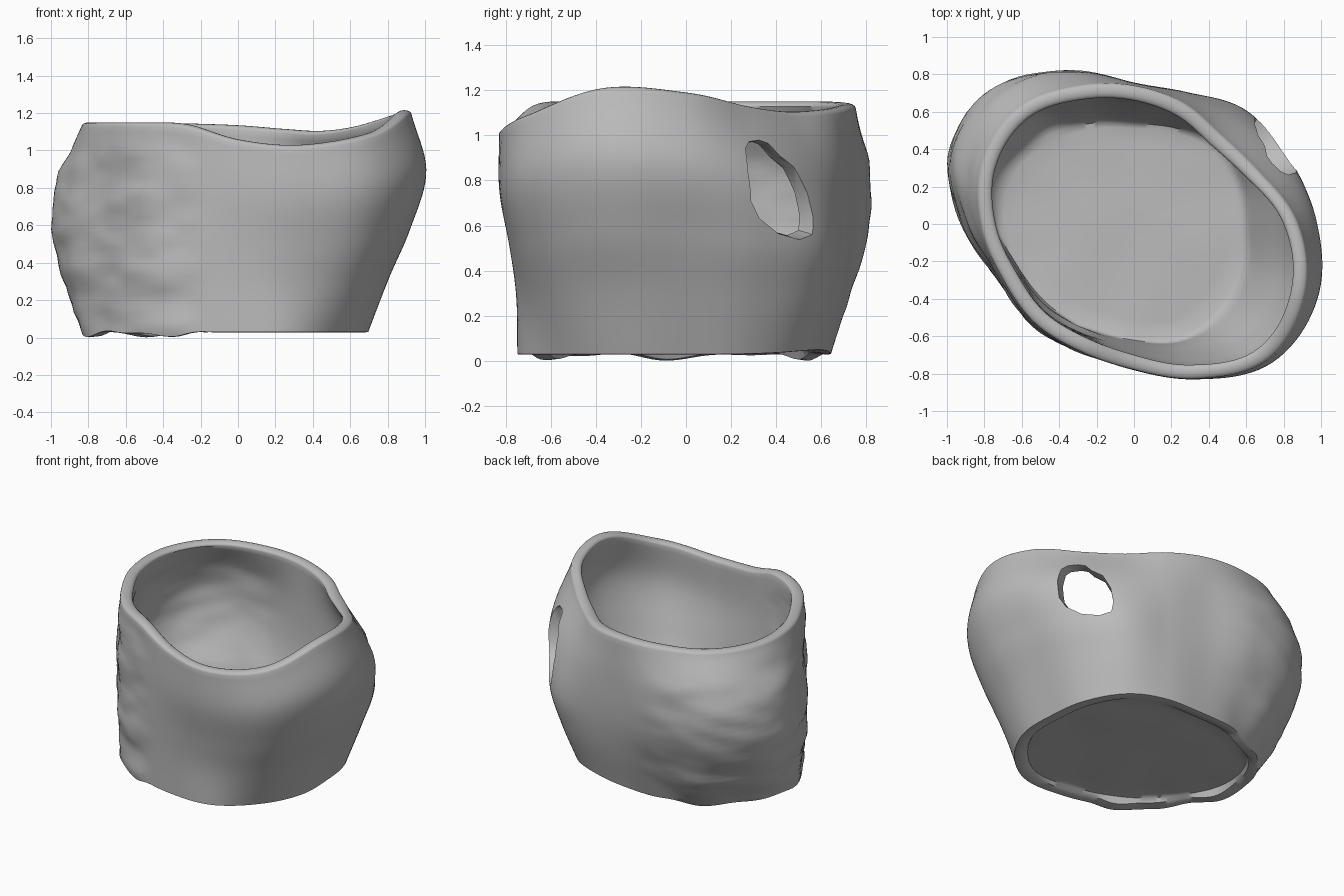
import bpy, bmesh, math
from mathutils import Vector, noise

if "Cube" in bpy.data.objects:
    bpy.data.objects.remove(bpy.data.objects["Cube"])

N = 160  # segments around

# Outer radius every 22.5 degrees (from +x, counter-clockwise), at rising heights
LEVELS = [0.0, 0.25, 0.47, 0.74, 1.0]
RADII = [
    [.69, .70, .70, .66, .64, .68, .75, .83, .83, .77, .74, .72, .735, .785, .765, .735],
    [.80, .80, .80, .73, .71, .79, .91, .98, .89, .78, .75, .73, .74, .80, .865, .85],
    [.90, .88, .855, .76, .75, .87, 1.01, 1.065, .92, .79, .76, .74, .755, .84, .96, .97],
    [.98, .89, .80, .75, .755, .885, 1.03, 1.03, .89, .78, .76, .74, .78, .895, 1.045, 1.06],
    [.88, .73, .67, .70, .74, .80, .88, .88, .82, .76, .75, .74, .78, .895, 1.02, .99],
]
TOP = [1.19, 1.13, 1.105, 1.115, 1.135, 1.145, 1.15, 1.15,
       1.15, 1.15, 1.15, 1.14, 1.06, 1.03, 1.09, 1.21]


def around(vals, a):
    """Smooth periodic interpolation of a 16-value ring."""
    u = (a / math.tau * 16) % 16
    i, t = int(u), u % 1
    p0, p1, p2, p3 = (vals[(i + k) % 16] for k in (-1, 0, 1, 2))
    return p1 + .5 * t * (p2 - p0 + t * (2*p0 - 5*p1 + 4*p2 - p3 + t * (3*(p1 - p2) + p3 - p0)))


def radius(a, f):
    """Outer radius at angle a and height fraction f."""
    f = min(max(f, 0), 1)
    v = [around(r, a) for r in RADII]
    i = max(k for k in range(4) if LEVELS[k] <= f)

    def slope(k):
        lo, hi = max(k - 1, 0), min(k + 1, 4)
        return (v[hi] - v[lo]) / (LEVELS[hi] - LEVELS[lo])
    h = LEVELS[i + 1] - LEVELS[i]
    t = (f - LEVELS[i]) / h
    return ((2*t**3 - 3*t*t + 1) * v[i] + (t**3 - 2*t*t + t) * h * slope(i)
            + (3*t*t - 2*t**3) * v[i + 1] + (t**3 - t*t) * h * slope(i + 1))


def crinkle_mask(a):
    """1 on the rough left/back side, 0 on the smooth side."""
    d = math.degrees(a)
    s = min(max(min((d - 95) / 35, (260 - d) / 18), 0), 1)
    return s * s * (3 - 2 * s)


def crinkle(a, z, r, f):
    p = Vector((r * math.cos(a) * 2.6, r * math.sin(a) * 2.6, z * 7))
    fade = min(1, (1 - f) / .15)
    return crinkle_mask(a) * fade * (.02 * noise.noise(p) + .008 * noise.noise(p * 2.1))


def base_z(a):
    rough = crinkle_mask(a)
    lift = .02 * math.exp(-((math.degrees(a) - 60) / 25) ** 2)
    return .03 + lift + rough * (-.008 + .012 * math.sin(a * 7 + 1) + .007 * math.sin(a * 13))


def floor_bump(x, y):
    return .014 * noise.noise(Vector((x * 3, y * 3, 5)))


def build_pot():
    rings = []

    def ring(fn):
        pts = []
        for k in range(N):
            a = math.tau * k / N
            r, z = fn(a)
            pts.append((r * math.cos(a), r * math.sin(a), z))
        rings.append(pts)

    def wall(f, inset, rough):
        def fn(a):
            b, t = base_z(a), around(TOP, a) - .022
            z = b + f * (t - b)
            r = radius(a, f)
            return r - inset + rough * crinkle(a, z, r, f), z
        return fn

    def floor(a, s, gap, z):
        r = (radius(a, 0) - gap) * s
        return r, z + floor_bump(r * math.cos(a), r * math.sin(a))

    # recessed underside and foot lip
    for s in (.2, .4, .6, .8, .95):
        ring(lambda a, s=s: floor(a, s, .09, .06))
    ring(lambda a: (radius(a, 0) - .085, .056))
    ring(lambda a: (radius(a, 0) - .07, base_z(a) + .004))
    ring(lambda a: (radius(a, 0) - .015, base_z(a) - .002))
    # outer wall
    for k in range(33):
        ring(wall(k / 32, 0, 1))
    # softly rounded rim
    for k in range(1, 8):
        c = math.pi * k / 8
        ring(lambda a, c=c: (radius(a, 1) - .04 + .04 * math.cos(c),
                             around(TOP, a) - .022 + .022 * math.sin(c)))
    # inner wall, slightly thicker towards the floor
    for k in range(29):
        ring(wall(1 - k / 28 * .92, .08 + .03 * (k / 28) ** 2, .8))
    ring(lambda a: (radius(a, .04) - .115, .085))
    # thin inside floor
    for s in (.95, .8, .6, .4, .2):
        ring(lambda a, s=s: floor(a, s, .1, .075))

    bm = bmesh.new()
    vr = [[bm.verts.new(p) for p in r] for r in rings]
    for lo, hi in zip(vr, vr[1:]):
        for k in range(N):
            j = (k + 1) % N
            bm.faces.new((lo[k], lo[j], hi[j], hi[k]))
    for end, z in ((vr[0], .06), (vr[-1], .075)):
        c = bm.verts.new((0, 0, z + floor_bump(0, 0)))
        for k in range(N):
            bm.faces.new((c, end[k], end[(k + 1) % N]))
    return finish(bm, "hollow_pot")


def finish(bm, name):
    bmesh.ops.recalc_face_normals(bm, faces=bm.faces)
    me = bpy.data.meshes.new(name)
    bm.to_mesh(me)
    bm.free()
    ob = bpy.data.objects.new(name, me)
    bpy.context.collection.objects.link(ob)
    return ob


def build_hole_cutter():
    # side opening outline as (y, z), slightly flared outwards
    outline = [(.26, .94), (.285, .975), (.34, .985), (.38, .97), (.42, .91), (.48, .86),
               (.525, .75), (.54, .64), (.53, .57), (.47, .55), (.38, .575),
               (.30, .64), (.265, .71), (.255, .83)]
    out, tan = Vector((.82, .57, 0)), Vector((.57, -.82, 0))
    centre = Vector((.72, .40, .765))
    bm = bmesh.new()
    loops = []
    for depth, s in ((-.4, .94), (-.05, .95), (0, 1), (.04, 1.05), (.25, 1.15)):
        loops.append([bm.verts.new(centre + out * depth + tan * (-(y - .40) / .82 * s)
                                   + Vector((0, 0, (z - .765) * s))) for y, z in outline])
    n = len(outline)
    for lo, hi in zip(loops, loops[1:]):
        for k in range(n):
            bm.faces.new((lo[k], lo[(k + 1) % n], hi[(k + 1) % n], hi[k]))
    bm.faces.new(loops[0])
    bm.faces.new(loops[-1])
    return finish(bm, "side_hole_cutter")


grey = bpy.data.materials.new("clay_grey")
grey.diffuse_color = (.5, .5, .5, 1)
grey.use_nodes = True
grey.node_tree.nodes["Principled BSDF"].inputs["Base Color"].default_value = grey.diffuse_color

pot = build_pot()
pot.data.materials.append(grey)
cutter = build_hole_cutter()
cutter.data.materials.append(grey)
cutter.hide_render = True

# cut the side opening
mod = pot.modifiers.new("side_hole", 'BOOLEAN')
mod.operation = 'DIFFERENCE'
mod.solver = 'EXACT'
mod.object = cutter
bpy.context.view_layer.objects.active = pot
pot.select_set(True)
bpy.ops.object.modifier_apply(modifier=mod.name)
bpy.data.objects.remove(cutter)
bpy.ops.object.shade_smooth_by_angle(angle=math.radians(50))
